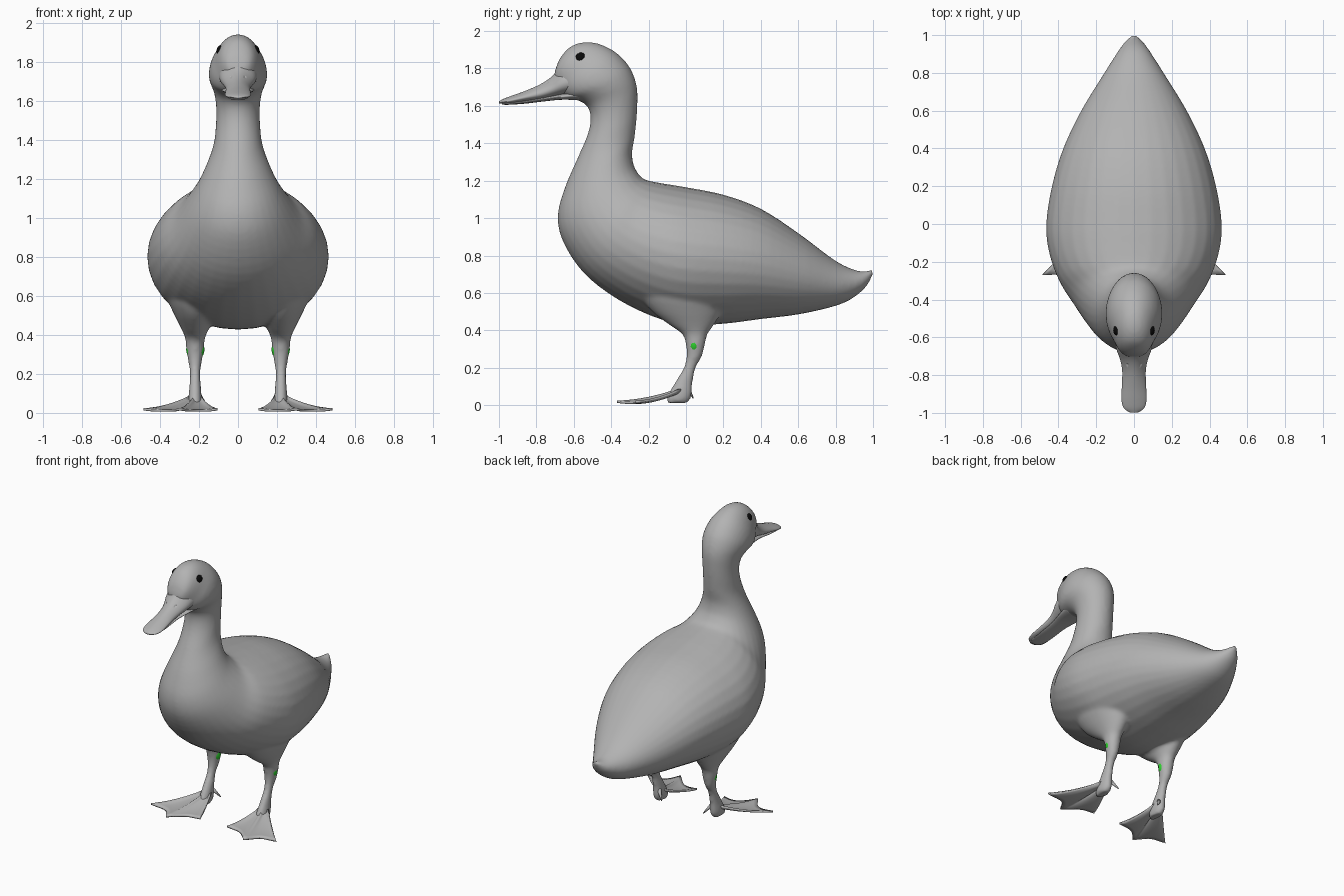
import bpy, bmesh, math
from mathutils import Vector

cube = bpy.data.objects.get("Cube")
if cube:
    bpy.data.objects.remove(cube)


def material(name, rgb):
    m = bpy.data.materials.new(name)
    m.use_nodes = True
    m.diffuse_color = (*rgb, 1)
    m.node_tree.nodes["Principled BSDF"].inputs["Base Color"].default_value = (*rgb, 1)
    return m


grey = material("plumage grey", (0.45, 0.45, 0.45))
black = material("eye black", (0.003, 0.003, 0.003))
green = material("joint green", (0.03, 0.65, 0.03))


def finish(name, bm, mat):
    bmesh.ops.recalc_face_normals(bm, faces=bm.faces)
    for f in bm.faces:
        f.smooth = True
    mesh = bpy.data.meshes.new(name)
    bm.to_mesh(mesh)
    bm.free()
    mesh.materials.append(mat)
    ob = bpy.data.objects.new(name, mesh)
    bpy.context.collection.objects.link(ob)
    return ob


def spline(rows, steps):
    """Smooth interpolation through rows of numbers."""
    rows = [Vector(r) for r in rows]
    out = []
    for i in range(len(rows) - 1):
        a, b = rows[i], rows[i + 1]
        ta = (b - rows[max(i - 1, 0)]) / 2
        tb = (rows[min(i + 2, len(rows) - 1)] - a) / 2
        for k in range(steps):
            t = k / steps
            out.append(a + ta * t + (3 * (b - a) - 2 * ta - tb) * t ** 2
                       + (2 * (a - b) + ta + tb) * t ** 3)
    return out + [rows[-1]]


def loft(bm, rows, x=0, bias=0, sides=32, steps=4):
    """Skin oval rings; each row is back y, z, front y, z, half width."""
    rings = []
    for by, bz, fy, fz, w in spline(rows, steps):
        ring = []
        for k in range(sides):
            a = 2 * math.pi * k / sides
            c = math.cos(a)
            ring.append(bm.verts.new((x + w * math.sin(a) * (1 - bias * c),
                                      (by + fy) / 2 + c * (by - fy) / 2,
                                      (bz + fz) / 2 + c * (bz - fz) / 2)))
        rings.append(ring)
    for r, q in zip(rings, rings[1:]):
        for k in range(sides):
            n = (k + 1) % sides
            bm.faces.new((r[k], r[n], q[n], q[k]))
    bm.faces.new(rings[0])
    bm.faces.new(rings[-1][::-1])


def ellipsoid(name, centre, size, mat):
    bm = bmesh.new()
    bmesh.ops.create_uvsphere(bm, u_segments=20, v_segments=12, radius=1)
    bmesh.ops.scale(bm, vec=size, verts=bm.verts)
    bmesh.ops.translate(bm, vec=centre, verts=bm.verts)
    return finish(name, bm, mat)


# Tail, torso, neck and head in one skin
torso = [
    (1.0, .725, 1.0, .70, .012), (.94, .715, .96, .63, .06), (.87, .735, .88, .565, .11),
    (.78, .785, .78, .525, .17), (.6, .92, .6, .485, .28), (.4, 1.05, .4, .46, .375),
    (.2, 1.125, .2, .435, .435), (0, 1.165, 0, .43, .465), (-.12, 1.185, -.18, .475, .45),
    (-.2, 1.2, -.38, .575, .4), (-.235, 1.215, -.55, .71, .325), (-.26, 1.245, -.66, .88, .26),
    (-.28, 1.285, -.685, 1.02, .21), (-.288, 1.35, -.645, 1.17, .163),
    (-.275, 1.43, -.58, 1.32, .125), (-.265, 1.52, -.525, 1.45, .113),
    (-.26, 1.6, -.51, 1.54, .112), (-.26, 1.68, -.53, 1.6, .122),
    (-.275, 1.75, -.58, 1.63, .14), (-.31, 1.82, -.63, 1.64, .15), (-.38, 1.89, -.66, 1.66, .142),
    (-.47, 1.933, -.68, 1.68, .118), (-.55, 1.94, -.69, 1.7, .1), (-.62, 1.915, -.7, 1.72, .08),
    (-.67, 1.86, -.705, 1.745, .055), (-.69, 1.82, -.705, 1.77, .02)]
body = bmesh.new()
loft(body, torso)

# Thighs and shanks, fused with the torso
shank = [
    (.24, .66, -.26, .66, .15), (.22, .58, -.24, .58, .14), (.19, .5, -.18, .5, .105),
    (.15, .43, -.09, .43, .07), (.115, .38, -.02, .38, .05), (.1, .32, 0, .32, .045),
    (.085, .26, .002, .26, .034), (.052, .2, -.012, .2, .027), (.035, .12, -.06, .12, .031),
    (.03, .05, -.1, .05, .036), (.01, .012, -.1, .012, .03)]
for side in (-1, 1):
    loft(body, shank, x=side * .22)
body = finish("body", body, grey)
remesh = body.modifiers.new("fuse", "REMESH")
remesh.mode = "VOXEL"
remesh.voxel_size = .012
remesh.use_smooth_shade = True
blend = body.modifiers.new("blend", "SMOOTH")
blend.factor = .5
blend.iterations = 6

# Bill with nostril pits
upper = bmesh.new()
loft(upper, [
    (-.58, 1.84, -.58, 1.675, .1), (-.66, 1.815, -.66, 1.66, .09), (-.72, 1.755, -.72, 1.648, .07),
    (-.78, 1.715, -.78, 1.635, .06), (-.86, 1.68, -.86, 1.625, .062),
    (-.93, 1.655, -.93, 1.615, .064), (-.975, 1.638, -.975, 1.612, .052),
    (-.999, 1.625, -.999, 1.613, .02)], bias=.3)
upper = finish("upper_bill", upper, grey)
lower = bmesh.new()
loft(lower, [
    (-.56, 1.69, -.56, 1.63, .09), (-.66, 1.665, -.66, 1.633, .072),
    (-.75, 1.648, -.75, 1.625, .055), (-.86, 1.628, -.86, 1.612, .052),
    (-.95, 1.617, -.95, 1.606, .045), (-.985, 1.613, -.985, 1.607, .02)])
finish("lower_bill", lower, grey)

# Webbed foot: a fan with raised toes and scooped edges between the tips
TOES = [Vector((-.115, -.27)), Vector((.08, -.37)), Vector((.265, -.27))]


def foot(name, side, rows=8, cols=24):
    bm = bmesh.new()
    grid = []
    for i in range(rows + 1):
        s = i / rows
        line = []
        for j in range(cols + 1):
            t = 2 * j / cols
            n = min(int(t), 1)
            f = t - n
            scoop = math.sin(math.pi * f)
            tip = TOES[n].lerp(TOES[n + 1], f) * (1 - .13 * scoop * s)
            heel = Vector((.03 * (t - 1), -.03))
            p = heel.lerp(tip, s)
            ridge = (1 - scoop) ** 2 * .016 * (1 - s * .6)
            z = .012 + .06 * (1 - s) ** 2 + ridge
            line.append(bm.verts.new((side * (.22 + p.x), p.y, z)))
        grid.append(line)
    for a, b in zip(grid, grid[1:]):
        for j in range(cols):
            bm.faces.new((a[j], a[j + 1], b[j + 1], b[j]))
    bmesh.ops.recalc_face_normals(bm, faces=bm.faces)
    ob = finish(name, bm, grey)
    solid = ob.modifiers.new("thickness", "SOLIDIFY")
    solid.thickness = .012
    solid.offset = 0
    return ob


for side, label in ((-1, "right"), (1, "left")):
    foot(label + "_foot", side)
    # Small back toe
    spur = bmesh.new()
    bmesh.ops.create_cone(spur, cap_ends=True, segments=12, radius1=.016, radius2=.003, depth=.09)
    aim = Vector((side * -.045, .035, -.06))
    bmesh.ops.rotate(spur, verts=spur.verts, matrix=aim.to_track_quat("Z", "Y").to_matrix())
    bmesh.ops.translate(spur, verts=spur.verts, vec=(side * .185, .02, .07))
    finish(label + "_back_toe", spur, grey)
    # Eye and leg joint showing through the skin
    ellipsoid(label + "_eye", (side * .088, -.562, 1.855), (.022, .03, .03), black)
    ellipsoid(label + "_leg_joint", (side * .219, .045, .325), (.047, .035, .055), green)
    # Nostril
    pit = ellipsoid(label + "_nostril_cutter", (side * .04, -.755, 1.728), (.012, .02, .012), grey)
    pit.hide_render = True
    pit.hide_set(True)
    cut = upper.modifiers.new("nostril", "BOOLEAN")
    cut.operation = "DIFFERENCE"
    cut.object = pit
